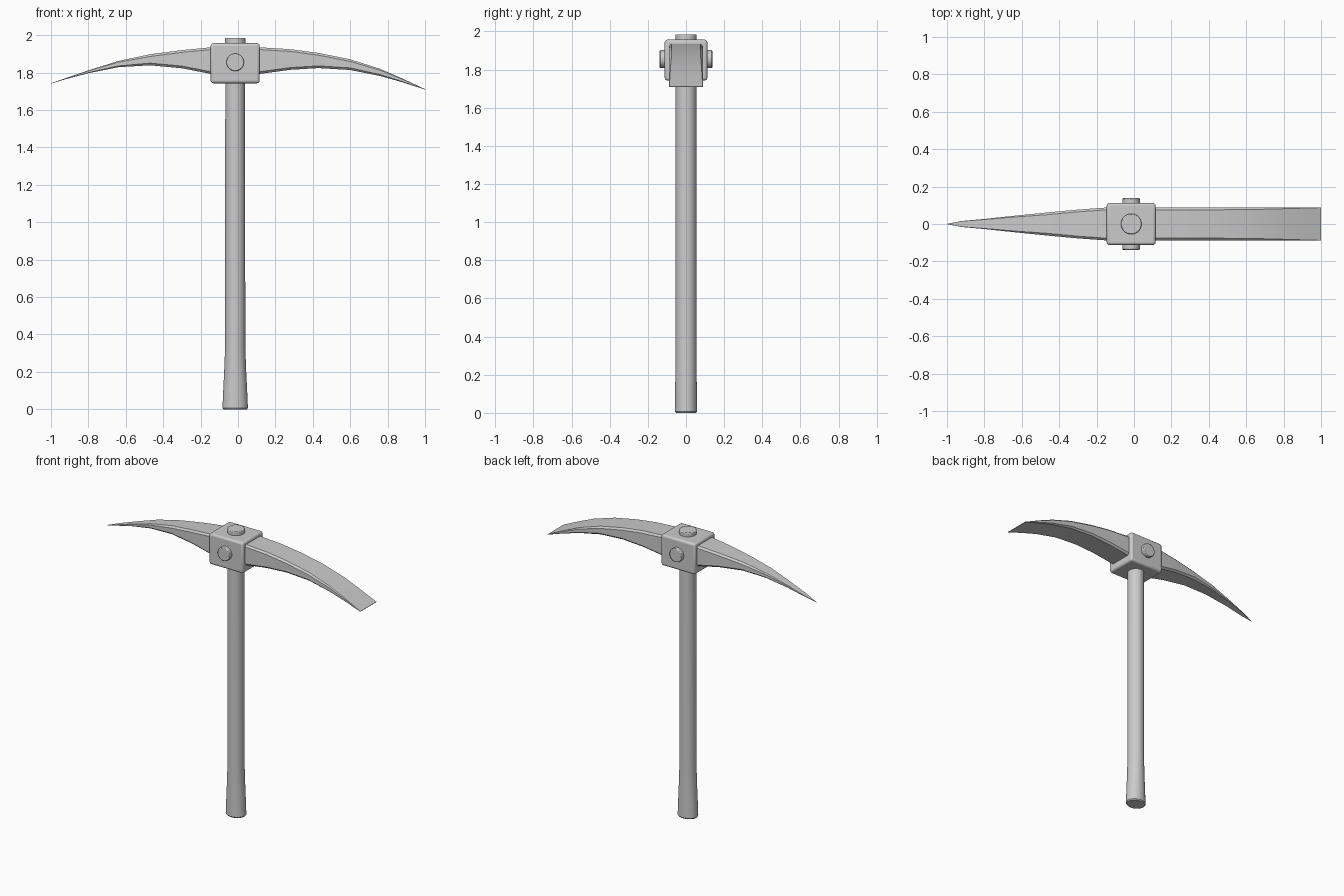
import bpy, bmesh
from math import cos, sin, pi, radians

if "Cube" in bpy.data.objects:
    bpy.data.objects.remove(bpy.data.objects["Cube"])

CX = -0.015   # axis of the handle and head block


def loft(name, rings):
    """Skin a list of equal-length rings and cap both ends."""
    bm = bmesh.new()
    vs = [[bm.verts.new(p) for p in r] for r in rings]
    n = len(rings[0])
    for a, b in zip(vs, vs[1:]):
        for i in range(n):
            j = (i + 1) % n
            bm.faces.new((a[i], a[j], b[j], b[i]))
    bm.faces.new(vs[0])
    bm.faces.new(vs[-1])
    bmesh.ops.remove_doubles(bm, verts=bm.verts[:], dist=1e-5)
    bmesh.ops.recalc_face_normals(bm, faces=bm.faces[:])
    me = bpy.data.meshes.new(name)
    bm.to_mesh(me)
    bm.free()
    ob = bpy.data.objects.new(name, me)
    bpy.context.collection.objects.link(ob)
    smooth(ob)
    return ob


def smooth(ob):
    bpy.ops.object.select_all(action='DESELECT')
    ob.select_set(True)
    bpy.context.view_layer.objects.active = ob
    bpy.ops.object.shade_smooth_by_angle(angle=radians(30))


def bevel(ob, width, segments=3):
    m = ob.modifiers.new("bevel", 'BEVEL')
    m.width, m.segments = width, segments
    m.limit_method, m.angle_limit = 'ANGLE', radians(40)


# Handle: oval flare at the foot, round shaft above (z, x radius, y radius)
profile = [(0, 0.063, 0.053), (0.007, 0.068, 0.058), (0.1, 0.064, 0.057),
           (0.2, 0.059, 0.056), (0.33, 0.054, 0.055), (1.80, 0.053, 0.055)]
N = 32
loft("handle", [[(CX + rx * cos(2 * pi * i / N), ry * sin(2 * pi * i / N), z)
                 for i in range(N)] for z, rx, ry in profile])

# Head block
bpy.ops.mesh.primitive_cube_add(size=1, location=(CX, 0, 1.85))
block = bpy.context.object
block.name = "head_block"
block.scale = (0.262, 0.224, 0.214)
bpy.ops.object.transform_apply(location=False, rotation=False, scale=True)
bevel(block, 0.014)
smooth(block)


# Round studs through the block
def stud(name, radius, depth, loc, rot=(0, 0, 0)):
    bpy.ops.mesh.primitive_cylinder_add(vertices=32, radius=radius, depth=depth,
                                        location=loc, rotation=rot)
    ob = bpy.context.object
    ob.name = name
    bevel(ob, 0.005, 2)
    smooth(ob)


stud("top_stud", 0.055, 0.1, (CX, 0, 1.935))
stud("side_pin", 0.047, 0.276, (CX, 0, 1.855), (pi / 2, 0, 0))


# Blades: chamfered rectangular sections (x, half width, bottom z, top z)
def section(x, w, lo, hi):
    c = min(0.012, w * 0.25, (hi - lo) * 0.2)
    return [(x, -w + c, lo), (x, w - c, lo), (x, w, lo + c), (x, w, hi - c),
            (x, w - c, hi), (x, -w + c, hi), (x, -w, hi - c), (x, -w, lo + c)]


loft("pick_point", [section(*s) for s in [
    (-0.05, 0.090, 1.780, 1.938), (-0.145, 0.088, 1.793, 1.935),
    (-0.30, 0.077, 1.823, 1.920), (-0.47, 0.061, 1.839, 1.898),
    (-0.64, 0.044, 1.829, 1.862), (-0.80, 0.027, 1.797, 1.812),
    (-0.92, 0.016, 1.765, 1.771), (-1.0, 0.001, 1.741, 1.743)]])

loft("adze_blade", [section(*s) for s in [
    (0.03, 0.088, 1.780, 1.938), (0.117, 0.088, 1.793, 1.935),
    (0.28, 0.088, 1.815, 1.925), (0.43, 0.088, 1.824, 1.905),
    (0.60, 0.088, 1.814, 1.871), (0.76, 0.088, 1.782, 1.820),
    (0.88, 0.088, 1.748, 1.768), (1.0, 0.088, 1.709, 1.712)]])
